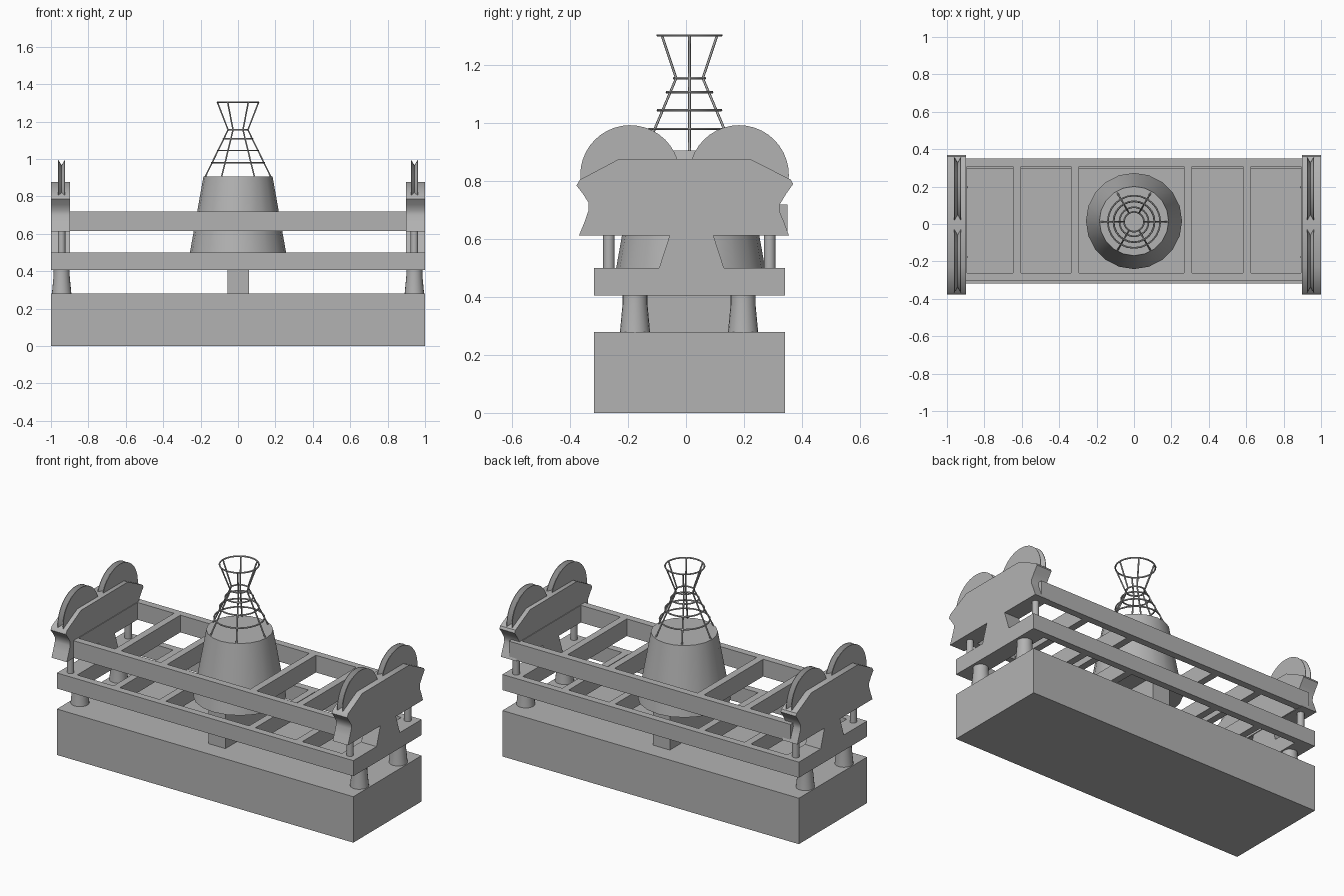
import bpy, bmesh, math
from mathutils import Vector

if "Cube" in bpy.data.objects:
    bpy.data.objects.remove(bpy.data.objects["Cube"])

grey = bpy.data.materials.new("plain_grey")
grey.diffuse_color = (0.45, 0.45, 0.45, 1)
grey.use_nodes = True
grey.node_tree.nodes["Principled BSDF"].inputs["Base Color"].default_value = grey.diffuse_color
CY = 0.012  # centre line of the body in y


def finish(name, bm, smooth=False):
    bmesh.ops.recalc_face_normals(bm, faces=bm.faces[:])
    me = bpy.data.meshes.new(name)
    bm.to_mesh(me)
    bm.free()
    me.materials.append(grey)
    ob = bpy.data.objects.new(name, me)
    bpy.context.collection.objects.link(ob)
    if smooth:
        bpy.ops.object.select_all(action='DESELECT')
        ob.select_set(True)
        bpy.context.view_layer.objects.active = ob
        bpy.ops.object.shade_smooth_by_angle(angle=math.radians(35))
    return ob


def add_box(bm, x0, x1, y0, y1, z0, z1):
    vs = bmesh.ops.create_cube(bm, size=1)["verts"]
    for v in vs:
        v.co = Vector((x1 if v.co.x > 0 else x0, y1 if v.co.y > 0 else y0,
                       z1 if v.co.z > 0 else z0))


def box(name, *dims):
    bm = bmesh.new()
    add_box(bm, *dims)
    return finish(name, bm)


def lathe(name, profile, centre, n, axis='Z', closed=False):
    """Revolve (radius, height) points; open profiles get flat end caps."""
    bm = bmesh.new()
    rings = []
    for r, h in profile:
        ring = []
        for i in range(n):
            a = 2 * math.pi * i / n
            c, s = r * math.cos(a), r * math.sin(a)
            p = (c, s, h) if axis == 'Z' else (h, c, s)
            ring.append(bm.verts.new(Vector(p) + Vector(centre)))
        rings.append(ring)
    pairs = list(zip(rings, rings[1:]))
    if closed:
        pairs.append((rings[-1], rings[0]))
    else:
        bm.faces.new(rings[0])
        bm.faces.new(rings[-1])
    for a, b in pairs:
        for i in range(n):
            j = (i + 1) % n
            bm.faces.new((a[i], a[j], b[j], b[i]))
    return finish(name, bm, True)


def extrude_x(name, outline, x0, x1):
    """Solid with a y-z outline, running from x0 to x1."""
    bm = bmesh.new()
    f = bm.faces.new([bm.verts.new((x0, y, z)) for y, z in outline])
    ext = bmesh.ops.extrude_face_region(bm, geom=[f])["geom"]
    for v in ext:
        if isinstance(v, bmesh.types.BMVert):
            v.co.x = x1
    return finish(name, bm, True)


def frame(name, y0, y1, z0, z1, end):
    """Ladder frame: two long rails, two ends and four rungs."""
    bm = bmesh.new()
    add_box(bm, -1 + end, 1 - end, y0, y0 + 0.043, z0, z1)
    add_box(bm, -1 + end, 1 - end, y1 - 0.043, y1, z0, z1)
    for x0, x1 in ((-1 + end, -0.893), (-0.647, -0.604), (-0.337, -0.294),
                   (0.267, 0.31), (0.583, 0.626), (0.893, 1 - end)):
        add_box(bm, x0, x1, y0 + 0.043, y1 - 0.043, z0, z1)
    return finish(name, bm)


# Base, centre support and the two ladder frames
box("base", -1, 1, -0.317, 0.341, 0, 0.28)
box("centre_support", -0.055, 0.06, -0.207, 0.234, 0.28, 0.50)
frame("lower_frame", -0.317, 0.341, 0.405, 0.50, 0)
frame("upper_frame", -0.305, 0.35, 0.615, 0.72, 0.05)

# Tapered drum in the middle
lathe("drum", [(0.257, 0.50), (0.185, 0.905)], (0, 0.016, 0), 20)

# Curved-side cheek outline, given as (y, z)
cheek = [(-0.369, 0.613), (0.355, 0.613), (0.338, 0.66), (0.323, 0.695),
         (0.324, 0.72), (0.345, 0.755), (0.37, 0.79), (0.362, 0.805),
         (0.22, 0.877), (-0.23, 0.877), (-0.366, 0.805), (-0.378, 0.785),
         (-0.355, 0.755), (-0.336, 0.725), (-0.336, 0.70), (-0.35, 0.66)]
wedge = [(-0.093, 0.50), (0.131, 0.50), (0.093, 0.617), (-0.055, 0.617)]

# End assemblies: feet, pillars, wedge, cheek and grooved wheels
for side, s in (("left", -1), ("right", 1)):
    cx = s * 0.943
    extrude_x(side + "_cheek", cheek, s * 0.897, s)
    extrude_x(side + "_wedge", wedge, s * 0.897, s)
    for end, fy, py, wy in (("front", -0.176, -0.266, -0.193),
                            ("back", 0.197, 0.289, 0.183)):
        tag = side + "_" + end
        lathe(tag + "_foot", [(0.052, 0.28), (0.043, 0.375), (0.043, 0.405)],
              (cx, fy, 0), 20)
        lathe(tag + "_pillar", [(0.02, 0.50), (0.02, 0.615)], (cx, py, 0), 16)
        lathe(tag + "_wheel", [(0.172, -0.019), (0.172, -0.016), (0.145, 0),
                               (0.172, 0.016), (0.172, 0.019)],
              (cx, wy, 0.821), 40, axis='X')

# Wire cage: five hoops
W = 0.0045
hoops = [(0.11, 1.303), (0.053, 1.155), (0.078, 1.107), (0.109, 1.045),
         (0.14, 0.98)]
for k, (r, z) in enumerate(hoops):
    section = [(r + W * math.cos(a), z + W * math.sin(a))
               for a in (i * math.pi / 3 for i in range(6))]
    lathe("cage_hoop_%d" % (k + 1), section, (0, CY, 0), 24, closed=True)

# Wire cage: six bent bars
for k in range(6):
    a = k * math.pi / 3
    cu = bpy.data.curves.new("cage_bar_%d" % (k + 1), 'CURVE')
    cu.dimensions = '3D'
    cu.bevel_depth = W
    cu.bevel_resolution = 1
    cu.use_fill_caps = True
    sp = cu.splines.new('POLY')
    sp.points.add(2)
    for p, (r, z) in zip(sp.points, ((0.11, 1.303), (0.053, 1.155), (0.176, 0.903))):
        p.co = (r * math.cos(a), CY + r * math.sin(a), z, 1)
    cu.materials.append(grey)
    ob = bpy.data.objects.new(cu.name, cu)
    bpy.context.collection.objects.link(ob)
